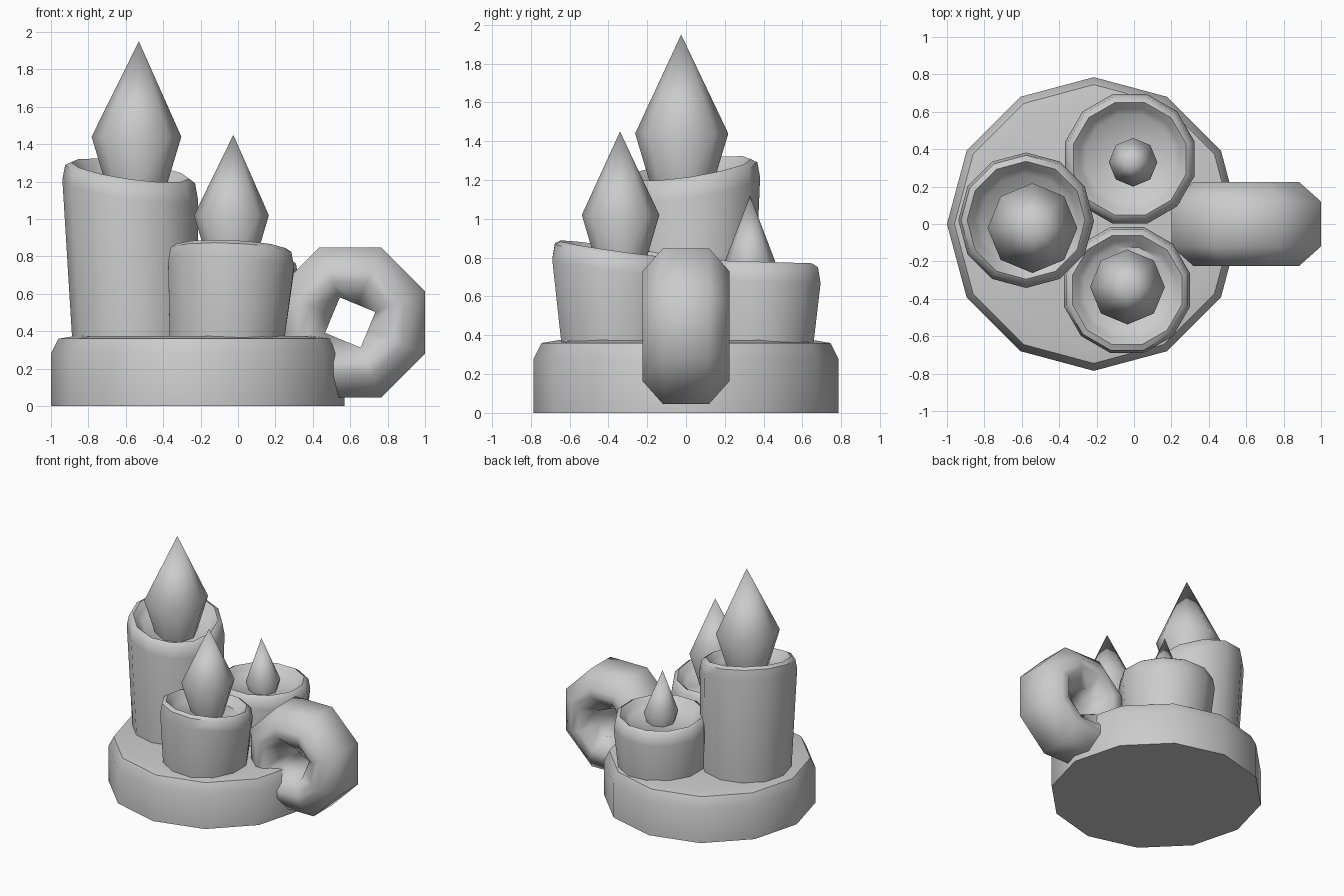
import bpy, bmesh, math

if "Cube" in bpy.data.objects:
    bpy.data.objects.remove(bpy.data.objects["Cube"])


def finish(name, bm, angle=50):
    bmesh.ops.recalc_face_normals(bm, faces=bm.faces)
    mesh = bpy.data.meshes.new(name)
    bm.to_mesh(mesh)
    bm.free()
    ob = bpy.data.objects.new(name, mesh)
    bpy.context.collection.objects.link(ob)
    bpy.ops.object.select_all(action='DESELECT')
    ob.select_set(True)
    bpy.context.view_layer.objects.active = ob
    bpy.ops.object.shade_smooth_by_angle(angle=math.radians(angle))
    return ob


def bridge(bm, a, b):
    n = len(a)
    for i in range(n):
        j = (i + 1) % n
        bm.faces.new((a[i], a[j], b[j], b[i]))


def lathe(name, rings, sides, turn=0, slope=(0, 0)):
    """Rings are (cx, cy, radius, z, tilt amount); radius 0 makes a tip."""
    bm = bmesh.new()
    prev = None
    for k, (cx, cy, r, z, tilt) in enumerate(rings):
        if r == 0:
            tip = bm.verts.new((cx, cy, z))
            for i in range(sides):
                bm.faces.new((prev[i], prev[(i + 1) % sides], tip))
            break
        ring = []
        for i in range(sides):
            a = math.radians(turn) + math.tau * i / sides
            dx, dy = r * math.cos(a), r * math.sin(a)
            ring.append(bm.verts.new((cx + dx, cy + dy,
                        z + tilt * (slope[0] * dx + slope[1] * dy))))
        if prev:
            bridge(bm, prev, ring)
        else:
            bm.faces.new(ring)
        prev = ring
    return finish(name, bm)


def candle(name, bottom, top, slope, turn):
    bx, by, br = bottom
    x, y, r, z = top
    lathe(name, [(bx, by, br, 0.33, 0),
                 (x, y, r, z - 0.10, 1),
                 (x, y, r * 0.96, z - 0.02, 1),
                 (x, y, r * 0.87, z, 1),
                 (x, y, r * 0.77, z - 0.035, 1),
                 (x, y, r * 0.68, z - 0.07, 1),
                 (x, y, 0, z - 0.08, 1)], 12, turn, slope)


def flame(name, x, y, bottom, wide, tip):
    (br, bz), (wr, wz), (tx, ty, tz) = bottom, wide, tip
    lathe(name, [(x, y, br, bz, 0), (x, y, wr, wz, 0), (tx, ty, 0, tz, 0)], 8)


# Round dish base
lathe("dish_base", [(-0.215, 0, 0.785, 0, 0), (-0.215, 0, 0.785, 0.28, 0),
                    (-0.215, 0, 0.745, 0.36, 0), (-0.215, 0, 0.655, 0.375, 0),
                    (-0.215, 0, 0, 0.375, 0)], 12)

# Candles with slanted, hollowed tops
candle("tall_candle", (-0.55, 0.01, 0.335), (-0.577, 0.02, 0.362, 1.26), (-0.14, 0.15), 0)
candle("front_candle", (-0.06, -0.335, 0.315), (-0.037, -0.353, 0.348, 0.845), (-0.04, -0.14), 15)
candle("back_candle", (-0.02, 0.34, 0.325), (-0.022, 0.348, 0.358, 0.78), (0.0, -0.03), 15)

# Flames
flame("tall_flame", -0.543, -0.022, (0.15, 1.14), (0.24, 1.44), (-0.53, -0.025, 1.95))
flame("front_flame", -0.035, -0.337, (0.12, 0.75), (0.2, 1.02), (-0.025, -0.34, 1.45))
flame("back_flame", -0.005, 0.33, (0.095, 0.66), (0.13, 0.78), (-0.02, 0.33, 1.12))

# Ring handle: octagonal section swept round, with a squarish finger hole
bm = bmesh.new()
rings = []
for i in range(8):
    a = math.radians(22.5 + 45 * i)
    inner = 0.145 if i % 2 == 0 else 0.103
    section = [(0.433, -0.12), (0.433, 0.12), (0.305, 0.225), (0.235, 0.225),
               (inner, 0.12), (inner, -0.12), (0.235, -0.225), (0.305, -0.225)]
    rings.append([bm.verts.new((0.6 + r * math.cos(a), y, 0.447 + r * math.sin(a)))
                  for r, y in section])
for i in range(8):
    bridge(bm, rings[i], rings[(i + 1) % 8])
finish("ring_handle", bm)
